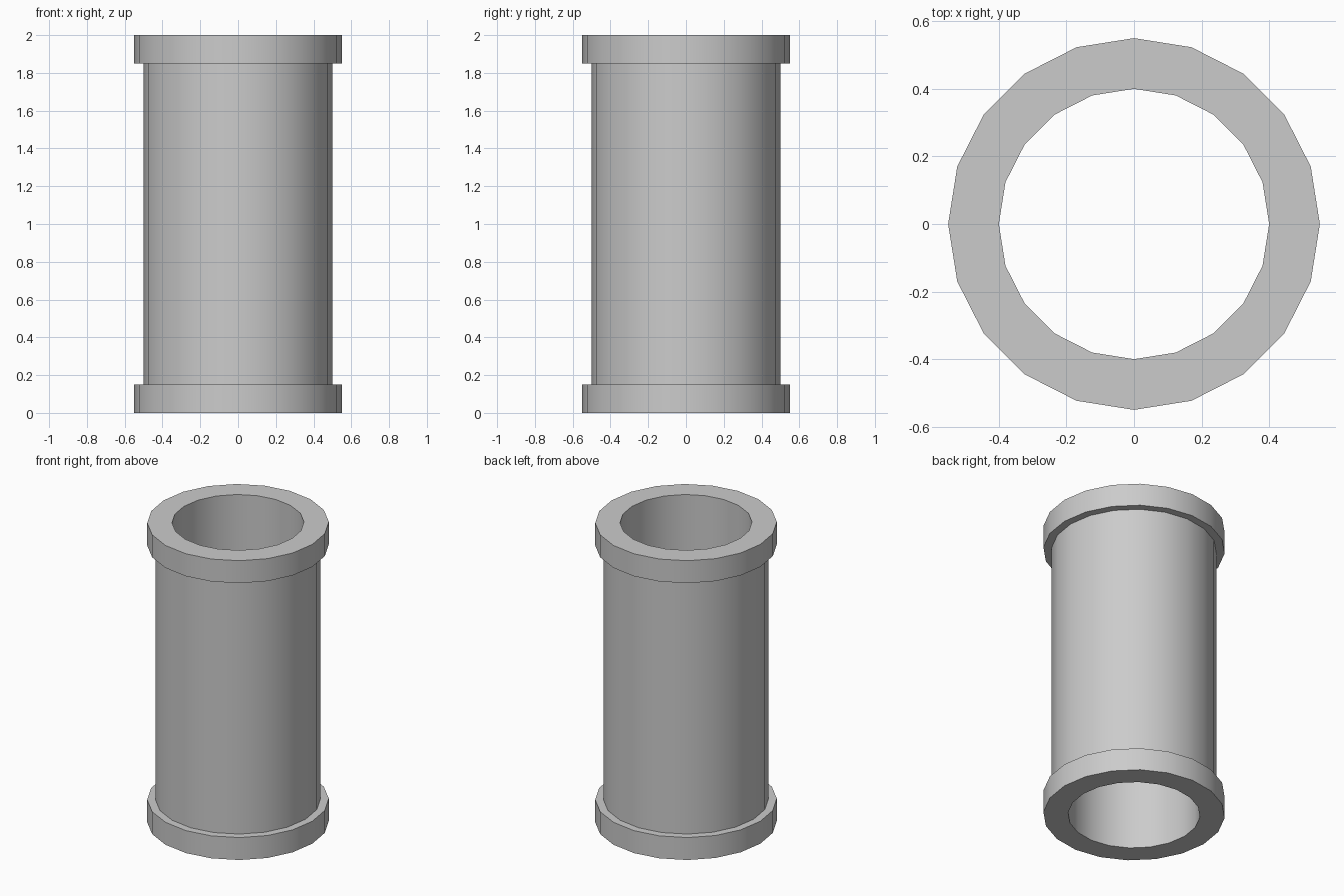
import bpy
import bmesh
from math import cos, sin, tau, radians

if "Cube" in bpy.data.objects:
    bpy.data.objects.remove(bpy.data.objects["Cube"])

SIDES = 20

# Closed wall cross-section (radius, height): straight bore, body, two end collars
PROFILE = [(0.40, 0.0), (0.55, 0.0), (0.55, 0.15), (0.50, 0.15),
           (0.50, 1.85), (0.55, 1.85), (0.55, 2.0), (0.40, 2.0)]


def lathe(name, profile, sides):
    """Revolve a closed profile around the z axis."""
    bm = bmesh.new()
    rings = [[bm.verts.new((r * cos(tau * i / sides), r * sin(tau * i / sides), z))
              for r, z in profile] for i in range(sides)]
    n = len(profile)
    for i in range(sides):
        a, b = rings[i], rings[(i + 1) % sides]
        for j in range(n):
            k = (j + 1) % n
            bm.faces.new((a[j], b[j], b[k], a[k]))
    bmesh.ops.recalc_face_normals(bm, faces=bm.faces)
    mesh = bpy.data.meshes.new(name)
    bm.to_mesh(mesh)
    bm.free()
    obj = bpy.data.objects.new(name, mesh)
    bpy.context.collection.objects.link(obj)
    return obj


# Flanged pipe
pipe = lathe("flanged_pipe", PROFILE, SIDES)
bpy.context.view_layer.objects.active = pipe
pipe.select_set(True)
bpy.ops.object.shade_smooth_by_angle(angle=radians(30))
